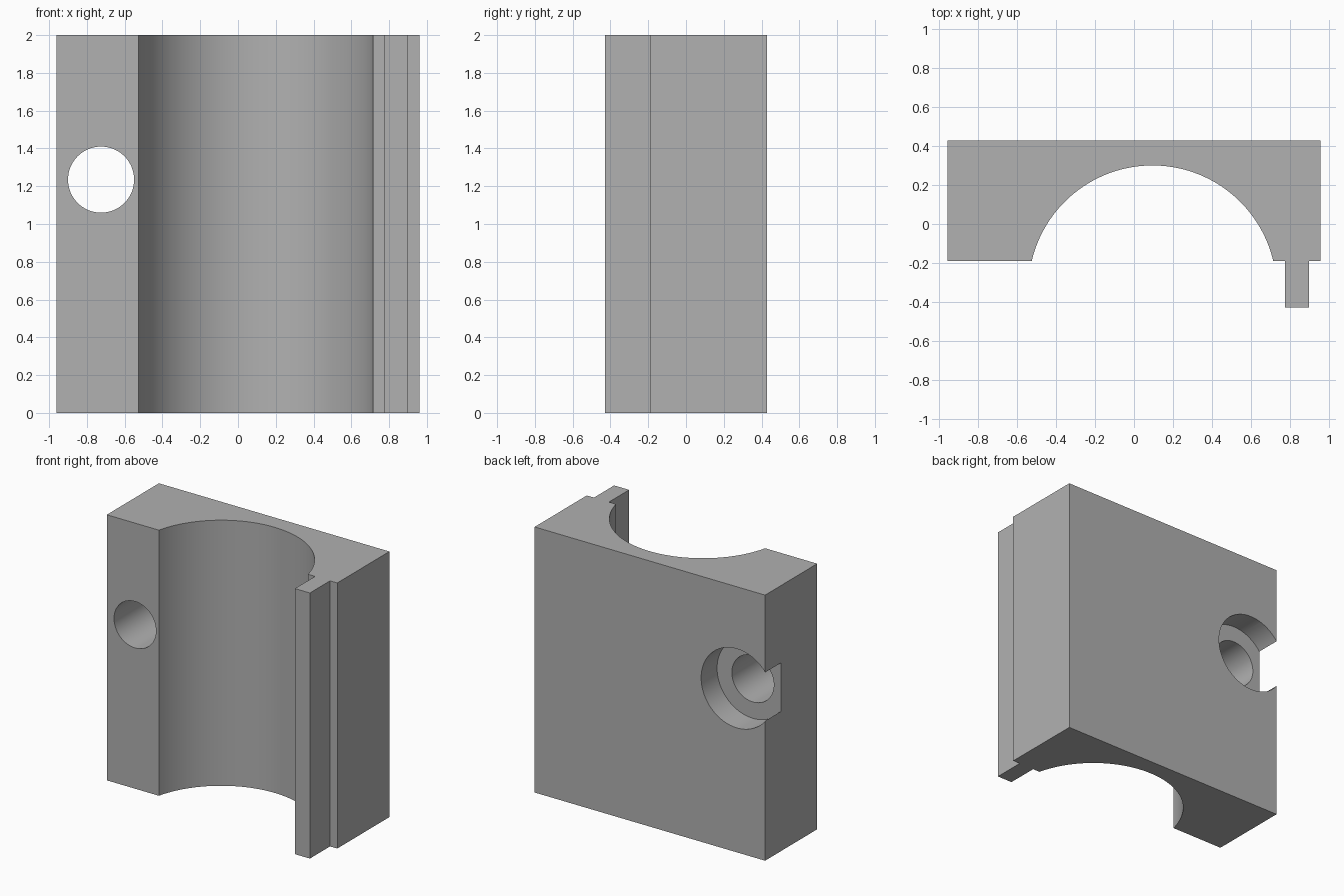
import bpy
import bmesh
import math

cube = bpy.data.objects.get("Cube")
if cube:
    bpy.data.objects.remove(cube, do_unlink=True)

HEIGHT = 2.0
FRONT, BACK, SIDE = -0.19, 0.43, 0.96
BORE_X, BORE_Y, BORE_R = 0.095, -0.337, 0.638
HOLE_X, HOLE_Z = -0.725, 1.235

grey = bpy.data.materials.new("plain grey")
grey.use_nodes = True
colour = (0.44, 0.44, 0.44, 1)
grey.diffuse_color = colour
grey.node_tree.nodes["Principled BSDF"].inputs["Base Color"].default_value = colour


def arc_points(steps=64):
    """Bore arc from its right lip to its left lip."""
    start = math.asin((FRONT - BORE_Y) / BORE_R)
    for i in range(steps + 1):
        a = start + (math.pi - 2 * start) * i / steps
        yield BORE_X + BORE_R * math.cos(a), BORE_Y + BORE_R * math.sin(a)


def extrude_profile(name, points, height):
    bm = bmesh.new()
    face = bm.faces.new([bm.verts.new((x, y, 0)) for x, y in points])
    result = bmesh.ops.extrude_face_region(bm, geom=[face])
    verts = [g for g in result["geom"] if isinstance(g, bmesh.types.BMVert)]
    bmesh.ops.translate(bm, verts=verts, vec=(0, 0, height))
    bmesh.ops.recalc_face_normals(bm, faces=bm.faces)
    mesh = bpy.data.meshes.new(name)
    bm.to_mesh(mesh)
    bm.free()
    obj = bpy.data.objects.new(name, mesh)
    bpy.context.collection.objects.link(obj)
    return obj


def drill(target, radius, y_from, y_to):
    """Cut a round hole along y at the screw position."""
    bpy.ops.mesh.primitive_cylinder_add(
        vertices=64, radius=radius, depth=y_to - y_from,
        location=(HOLE_X, (y_from + y_to) / 2, HOLE_Z),
        rotation=(math.pi / 2, 0, 0))
    cutter = bpy.context.object
    cutter.name = "hole_cutter"
    cutter.hide_render = True
    mod = target.modifiers.new("hole", "BOOLEAN")
    mod.operation = "DIFFERENCE"
    mod.solver = "EXACT"
    mod.object = cutter
    bpy.context.view_layer.objects.active = target
    bpy.ops.object.modifier_apply(modifier=mod.name)
    bpy.data.objects.remove(cutter, do_unlink=True)


# Block with the round channel and the locating rib in one profile
profile = [(-SIDE, FRONT), (-SIDE, BACK), (SIDE, BACK), (SIDE, FRONT),
           (0.9, FRONT), (0.9, -BACK), (0.775, -BACK), (0.775, FRONT)]
profile += list(arc_points())
block = extrude_profile("half_clamp_block", profile, HEIGHT)
block.data.materials.append(grey)

# Through hole and the counterbore that breaks out of the side
drill(block, 0.175, -0.6, 0.6)
drill(block, 0.298, 0.24, 0.6)

bpy.ops.object.select_all(action="DESELECT")
block.select_set(True)
bpy.context.view_layer.objects.active = block
bpy.ops.object.shade_smooth_by_angle(angle=math.radians(30))
